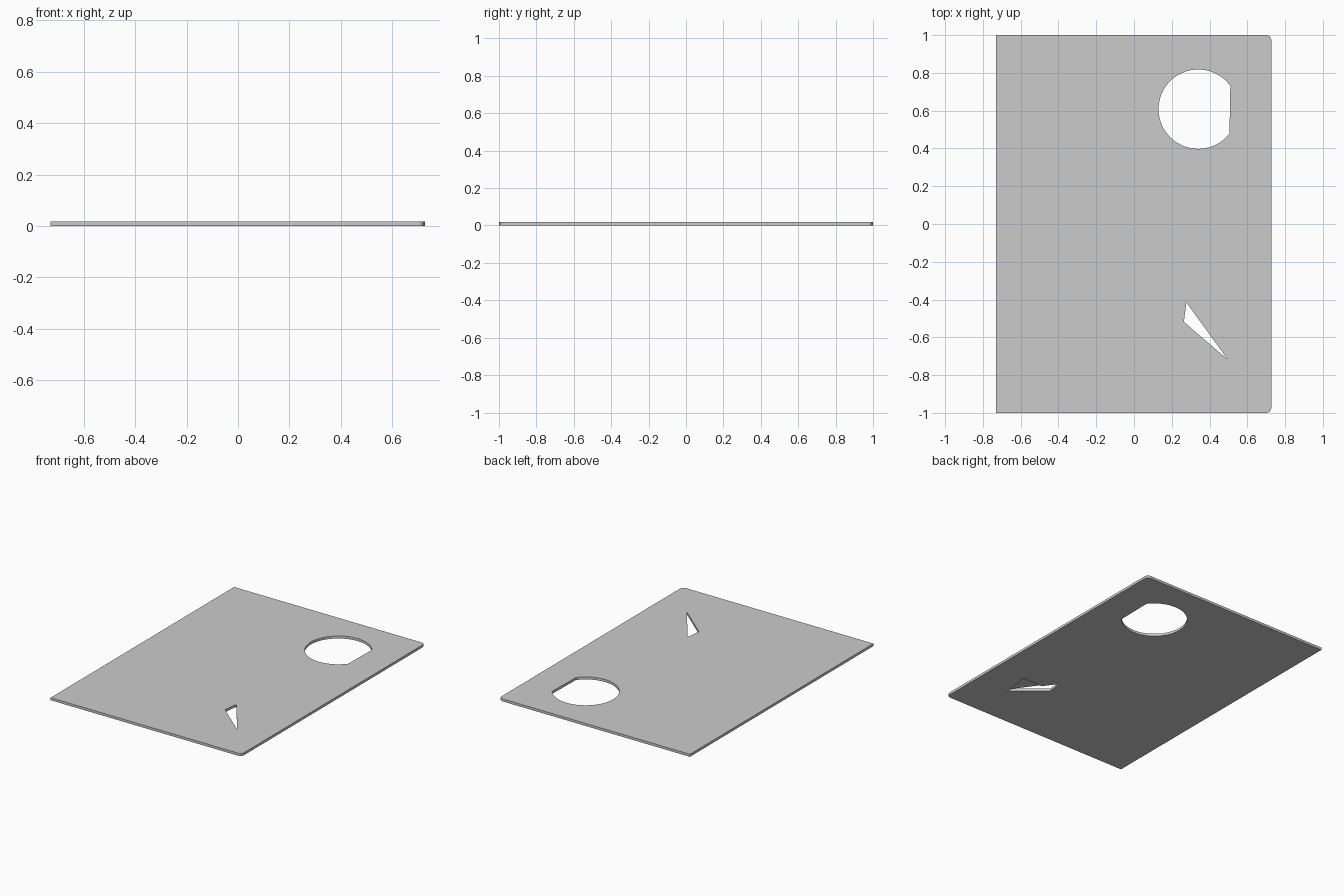
import bpy, bmesh, math

if "Cube" in bpy.data.objects:
    bpy.data.objects.remove(bpy.data.objects["Cube"])

T = 0.0175  # plate thickness


def prism(name, outline, z0, z1):
    """Extrude a flat outline (anticlockwise) from z0 to z1."""
    bm = bmesh.new()
    face = bm.faces.new([bm.verts.new((x, y, z0)) for x, y in outline])
    top = bmesh.ops.extrude_face_region(bm, geom=[face])["geom"]
    for v in top:
        if isinstance(v, bmesh.types.BMVert):
            v.co.z = z1
    bmesh.ops.recalc_face_normals(bm, faces=bm.faces)
    mesh = bpy.data.meshes.new(name)
    bm.to_mesh(mesh)
    bm.free()
    obj = bpy.data.objects.new(name, mesh)
    bpy.context.collection.objects.link(obj)
    return obj


def cut(target, cutter):
    mod = target.modifiers.new(cutter.name, 'BOOLEAN')
    mod.operation = 'DIFFERENCE'
    mod.solver = 'EXACT'
    mod.object = cutter
    cutter.hide_render = True
    cutter.hide_set(True)


# Plate with square left corners and clipped right corners
plate = prism("plate", [(-0.73, -1), (0.705, -1), (0.72, -0.992), (0.727, -0.975),
                        (0.727, 0.975), (0.72, 0.992), (0.705, 1), (-0.73, 1)], 0, T)

# Round hole with a flat on its right side
a0, a1, n = math.radians(36), math.radians(322), 56
ring = [(0.34 + 0.21 * math.cos(a0 + (a1 - a0) * i / n),
         0.608 + 0.21 * math.sin(a0 + (a1 - a0) * i / n)) for i in range(n + 1)]
cut(plate, prism("round_hole_cutter", ring, -0.1, 0.1))

# Slim triangular hole
cut(plate, prism("triangle_hole_cutter",
                 [(0.277, -0.415), (0.264, -0.518), (0.496, -0.717)], -0.1, 0.1))

# Shallow pocket beside the triangle, underside only
cut(plate, prism("pocket_cutter",
                 [(0.47, -0.688), (0.50, -0.506), (0.33, -0.51)], -0.1, 0.008))
